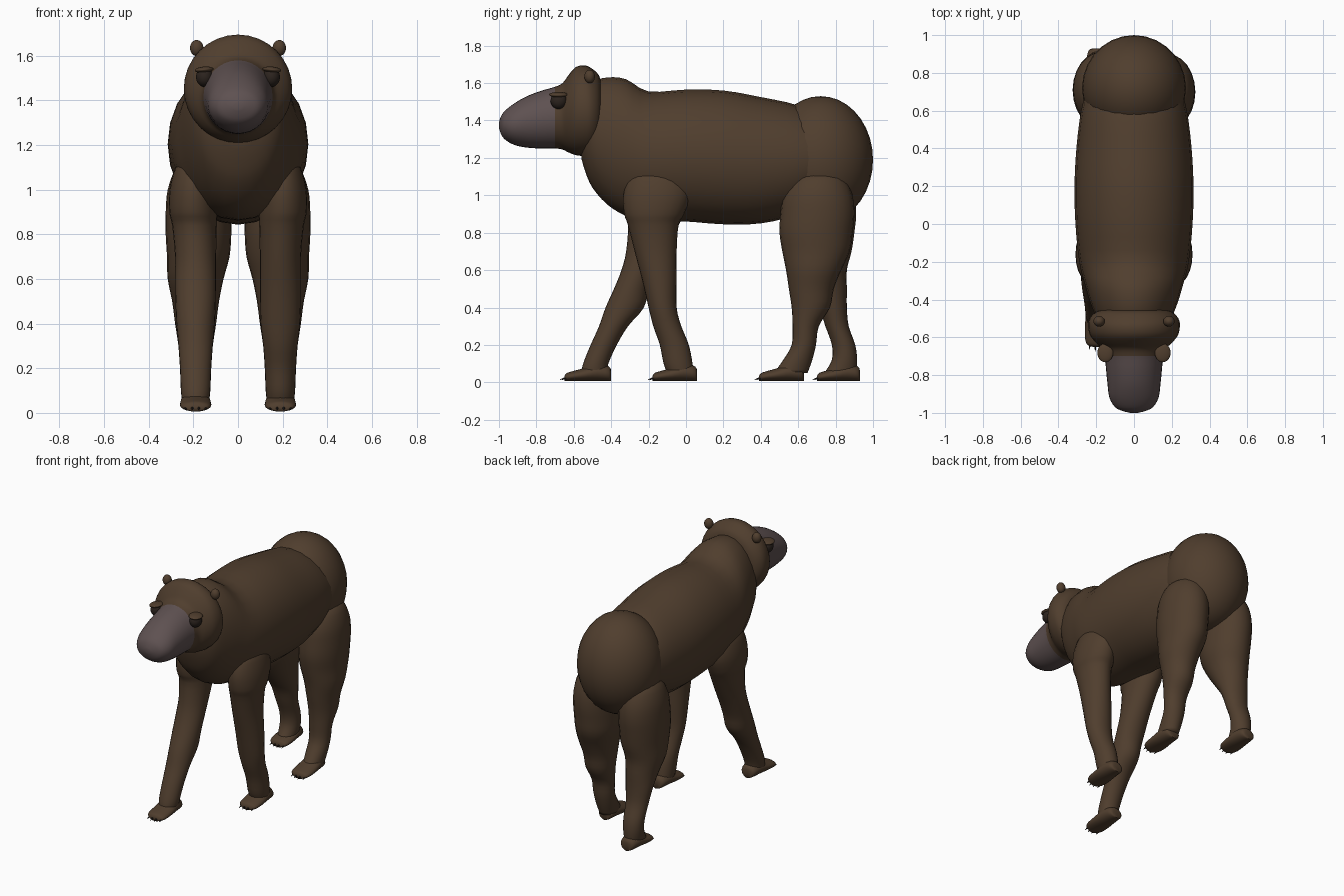
import bpy
import bmesh
from math import cos, sin, pi, radians
from mathutils import Vector, Matrix

cube = bpy.data.objects.get("Cube")
if cube:
    bpy.data.objects.remove(cube, do_unlink=True)


def make_material(name, colour):
    material = bpy.data.materials.new(name)
    material.use_nodes = True
    rgba = (*colour, 1)
    material.diffuse_color = rgba
    material.node_tree.nodes["Principled BSDF"].inputs["Base Color"].default_value = rgba
    return material


FUR = make_material("brown fur", (.08, .048, .027))
MUZZLE = make_material("grey muzzle skin", (.112, .082, .082))
EYE = make_material("dark eye", (.025, .017, .013))
CLAW = make_material("dark claw", (.02, .015, .012))


def finish(name, bm, *materials):
    """Turn a bmesh into a smooth shaded object."""
    bmesh.ops.recalc_face_normals(bm, faces=bm.faces)
    for face in bm.faces:
        face.smooth = True
    mesh = bpy.data.meshes.new(name)
    bm.to_mesh(mesh)
    bm.free()
    for material in materials:
        mesh.materials.append(material)
    obj = bpy.data.objects.new(name, mesh)
    bpy.context.scene.collection.objects.link(obj)
    return obj


def smooth_rows(rows, steps):
    """Fill in rows between the key rows along a Catmull-Rom curve."""
    result = []
    last = len(rows) - 1
    for i in range(last):
        before, start, end, after = (
            rows[max(i - 1, 0)], rows[i], rows[i + 1], rows[min(i + 2, last)])
        for k in range(steps):
            t = k / steps
            result.append([
                b + (c - a) / 2 * t
                + (a - 2.5 * b + 2 * c - d / 2) * t * t
                + (1.5 * (b - c) + (d - a) / 2) * t ** 3
                for a, b, c, d in zip(before, start, end, after)])
    result.append(rows[-1])
    return result


def loft(rows, upright, steps=3, sides=24):
    """Skin elliptical rings; each row is (station, low, high, half_width, x)."""
    bm = bmesh.new()
    rings = []
    for station, low, high, width, x in smooth_rows(rows, steps):
        middle, radius = (low + high) / 2, (high - low) / 2
        ring = []
        for s in range(sides):
            angle = 2 * pi * s / sides
            across, other = x + width * cos(angle), middle + radius * sin(angle)
            point = (across, other, station) if upright else (across, station, other)
            ring.append(bm.verts.new(point))
        rings.append(ring)
    for lower, upper in zip(rings, rings[1:]):
        for s in range(sides):
            n = (s + 1) % sides
            bm.faces.new((lower[s], lower[n], upper[n], upper[s]))
    bm.faces.new(rings[0])
    bm.faces.new(rings[-1])
    return bm


def ellipsoid(name, centre, radii, material, tilt=0):
    bm = bmesh.new()
    bmesh.ops.create_uvsphere(bm, u_segments=28, v_segments=18, radius=1)
    matrix = (Matrix.Translation(centre) @ Matrix.Rotation(tilt, 4, "Y")
              @ Matrix.Diagonal((*radii, 1)))
    bmesh.ops.transform(bm, matrix=matrix, verts=bm.verts)
    return finish(name, bm, material)


# Torso with neck and chest: y, bottom, top, half width
torso = [
    (-.56, 1.2, 1.4, .09), (-.54, 1.13, 1.5, .15), (-.5, 1.04, 1.6, .195),
    (-.42, .95, 1.63, .23), (-.32, .89, 1.62, .26), (-.2, .865, 1.555, .29),
    (0, .86, 1.565, .31), (.2, .845, 1.56, .315), (.4, .85, 1.525, .305),
    (.6, .9, 1.48, .28), (.75, 1, 1.4, .24)]
finish("torso", loft([(*row, 0) for row in torso], False), FUR)
ellipsoid("rump", (0, .72, 1.19), (.275, .28, .34), FUR)

# Head, with the muzzle skin in front of the face
SNOUT_START = -.7
head = [
    (-.45, 1.33, 1.58, .14), (-.465, 1.25, 1.64, .2), (-.5, 1.22, 1.675, .235),
    (-.54, 1.21, 1.695, .243), (-.59, 1.215, 1.685, .232), (-.63, 1.23, 1.64, .2),
    (-.66, 1.245, 1.6, .168), (SNOUT_START, 1.25, 1.58, .155),
    (-.77, 1.25, 1.56, .148), (-.85, 1.255, 1.53, .14), (-.92, 1.27, 1.49, .13),
    (-.97, 1.3, 1.45, .1), (-.99, 1.33, 1.42, .06), (-1, 1.36, 1.39, .02)]
bm = loft([(*row, 0) for row in head], False, sides=32)
for face in bm.faces:
    face.material_index = int(face.calc_center_median().y < SNOUT_START)
finish("head", bm, FUR, MUZZLE)

# Eyes, brows and ears on both sides
for side, label in ((1, "left"), (-1, "right")):
    ellipsoid(label + "_eye", (side * .15, -.68, 1.505), (.038, .044, .044), EYE)
    ellipsoid(label + "_brow", (side * .152, -.682, 1.538), (.042, .05, .014),
              FUR, side * radians(5))
    ellipsoid(label + "_ear", (side * .185, -.515, 1.635), (.03, .028, .036), FUR)


def add_foot(label, x, heel, toe):
    """Flat foot with a rounded toe end and four claws."""
    profile = [(0, .06, .025), (.05, .085, .05), (.3, .1, .064), (.6, .075, .07),
               (.85, .058, .068), (.96, .048, .055), (1, .032, .03)]
    rows = [(heel + (toe - heel) * t, .006, top, width, x) for t, top, width in profile]
    finish(label + "_foot", loft(rows, False, sides=20), FUR)
    bm = bmesh.new()
    for k in range(4):
        spread = k - 1.5
        base = Vector((x + spread * .03, toe + abs(spread) * .01, .022))
        matrix = Matrix.Translation(base) @ Matrix.Rotation(radians(105), 4, "X")
        bmesh.ops.create_cone(bm, segments=8, radius1=.012, radius2=.001,
                              depth=.06, cap_ends=True, matrix=matrix)
    finish(label + "_claws", bm, CLAW)


def add_leg(label, rows, heel, toe):
    finish(label + "_leg", loft(rows, True), FUR)
    add_foot(label, rows[-1][-1], heel, toe)


# Upper parts shared by each pair of legs: z, front, back, half width, x
thigh = [
    (1.13, .66, .78, .05, .17), (1.09, .57, .85, .11, .17), (1, .52, .89, .14, .175),
    (.9, .505, .9, .147, .177), (.8, .5, .89, .147, .177), (.7, .515, .875, .14, .178)]
shoulder = [
    (1.14, -.23, -.09, .04, .2), (1.1, -.3, -.01, .08, .2), (1, -.335, .02, .107, .2),
    (.9, -.33, -.01, .108, .2), (.84, -.31, -.04, .1, .195)]


def place(rows, side, shift=0):
    return [(z, front + shift, back + shift, width, side * x)
            for z, front, back, width, x in rows]


# Lower parts differ, since the animal is in mid stride: z, front, back, half width
left_shin = [
    (.6, .535, .83, .125), (.5, .55, .79, .105), (.4, .565, .77, .092),
    (.3, .57, .71, .077), (.2, .565, .695, .07), (.12, .52, .675, .066),
    (.05, .47, .65, .06)]
right_shin = [
    (.6, .57, .86, .125), (.5, .64, .86, .105), (.4, .71, .86, .092),
    (.3, .745, .87, .077), (.2, .78, .905, .07), (.12, .78, .915, .066),
    (.05, .74, .91, .06)]
left_forearm = [
    (.7, -.275, -.05, .092), (.55, -.235, -.05, .092), (.4, -.2, -.05, .088),
    (.3, -.175, -.025, .077), (.2, -.14, .015, .07), (.1, -.12, .035, .066),
    (.05, -.1, .04, .06)]
right_forearm = [
    (.7, -.32, -.11, .092), (.6, -.345, -.16, .092), (.5, -.385, -.2, .09),
    (.4, -.43, -.225, .086), (.3, -.465, -.31, .077), (.2, -.51, -.37, .07),
    (.1, -.55, -.415, .066), (.05, -.56, -.42, .06)]


def limb(upper, lower, side, shift=0):
    return place(upper, side, shift) + [(*row, side * .19) for row in lower]


add_leg("left_hind", limb(thigh, left_shin, 1), .63, .39)
add_leg("right_hind", limb(thigh, right_shin, -1, .01), .93, .7)
add_leg("left_front", limb(shoulder, left_forearm, 1), .06, -.18)
add_leg("right_front", limb(shoulder, right_forearm, -1), -.4, -.65)
